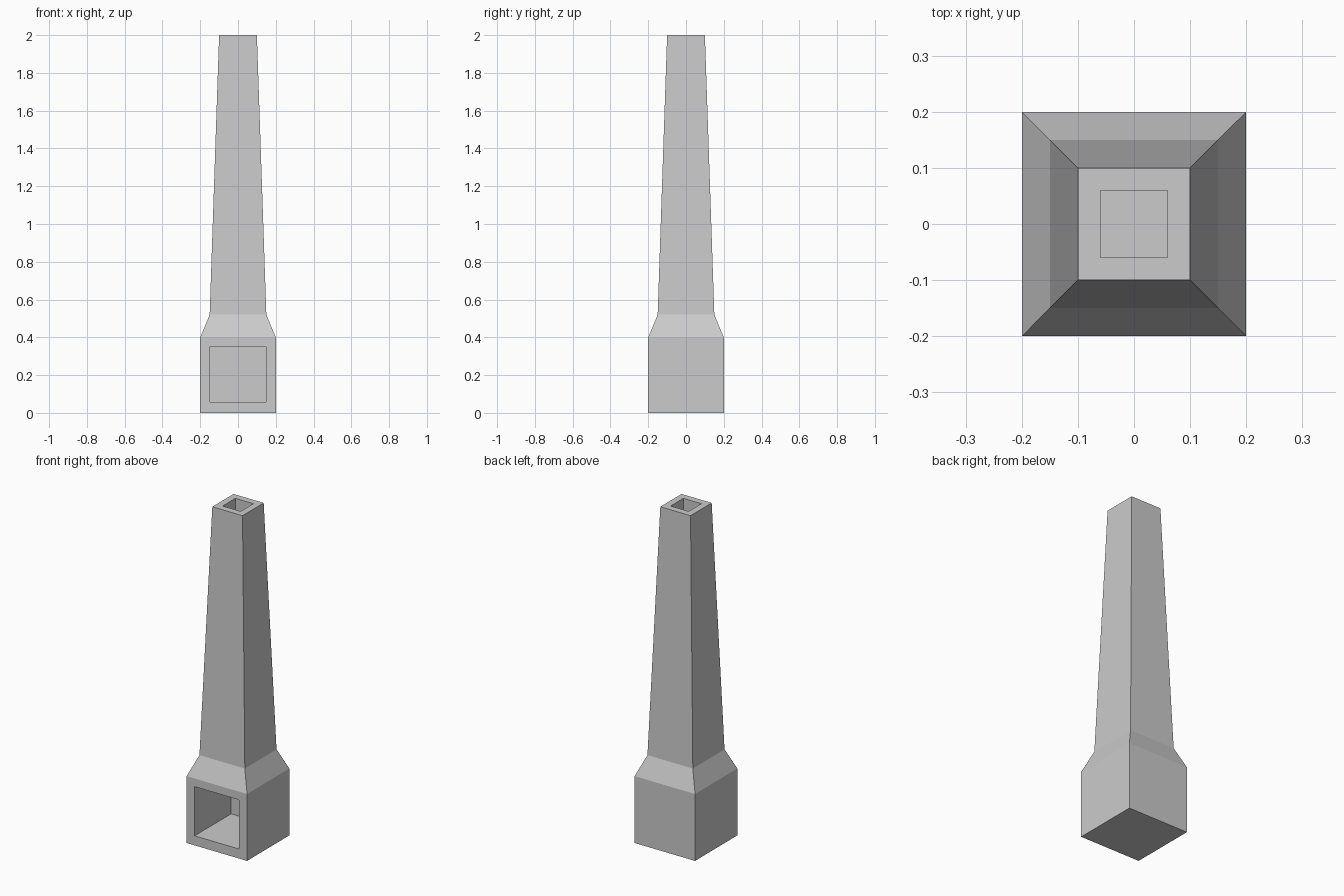
import bpy, bmesh

if "Cube" in bpy.data.objects:
    bpy.data.objects.remove(bpy.data.objects["Cube"])


def square_loft(name, sections):
    """Closed solid through square cross-sections given as (half width, z)."""
    bm = bmesh.new()
    rings = [[bm.verts.new((sx * r, sy * r, z))
              for sx, sy in ((-1, -1), (1, -1), (1, 1), (-1, 1))]
             for r, z in sections]
    for a, b in zip(rings, rings[1:]):
        for i in range(4):
            j = (i + 1) % 4
            bm.faces.new((a[i], a[j], b[j], b[i]))
    bm.faces.new(rings[0][::-1])
    bm.faces.new(rings[-1])
    mesh = bpy.data.meshes.new(name)
    bm.to_mesh(mesh)
    bm.free()
    obj = bpy.data.objects.new(name, mesh)
    bpy.context.collection.objects.link(obj)
    return obj


def cut(target, cutter):
    mod = target.modifiers.new(cutter.name, 'BOOLEAN')
    mod.operation = 'DIFFERENCE'
    mod.solver = 'EXACT'
    mod.object = cutter
    cutter.hide_render = True
    cutter.display_type = 'WIRE'


# Chimney body: square firebox, sloped shoulder, tapered stack
chimney = square_loft("chimney", [(0.2, 0), (0.2, 0.4), (0.15, 0.52), (0.1, 2.0)])

# Firebox opening in the front, leaving a back wall
bpy.ops.mesh.primitive_cube_add(size=1, location=(0, -0.08, 0.204))
firebox = bpy.context.object
firebox.name = "firebox_cutter"
firebox.scale = (0.294, 0.45, 0.294)
cut(chimney, firebox)

# Flue running from the firebox up through the top
flue = square_loft("flue_cutter", [(0.06, 0.3), (0.06, 2.1)])
cut(chimney, flue)
